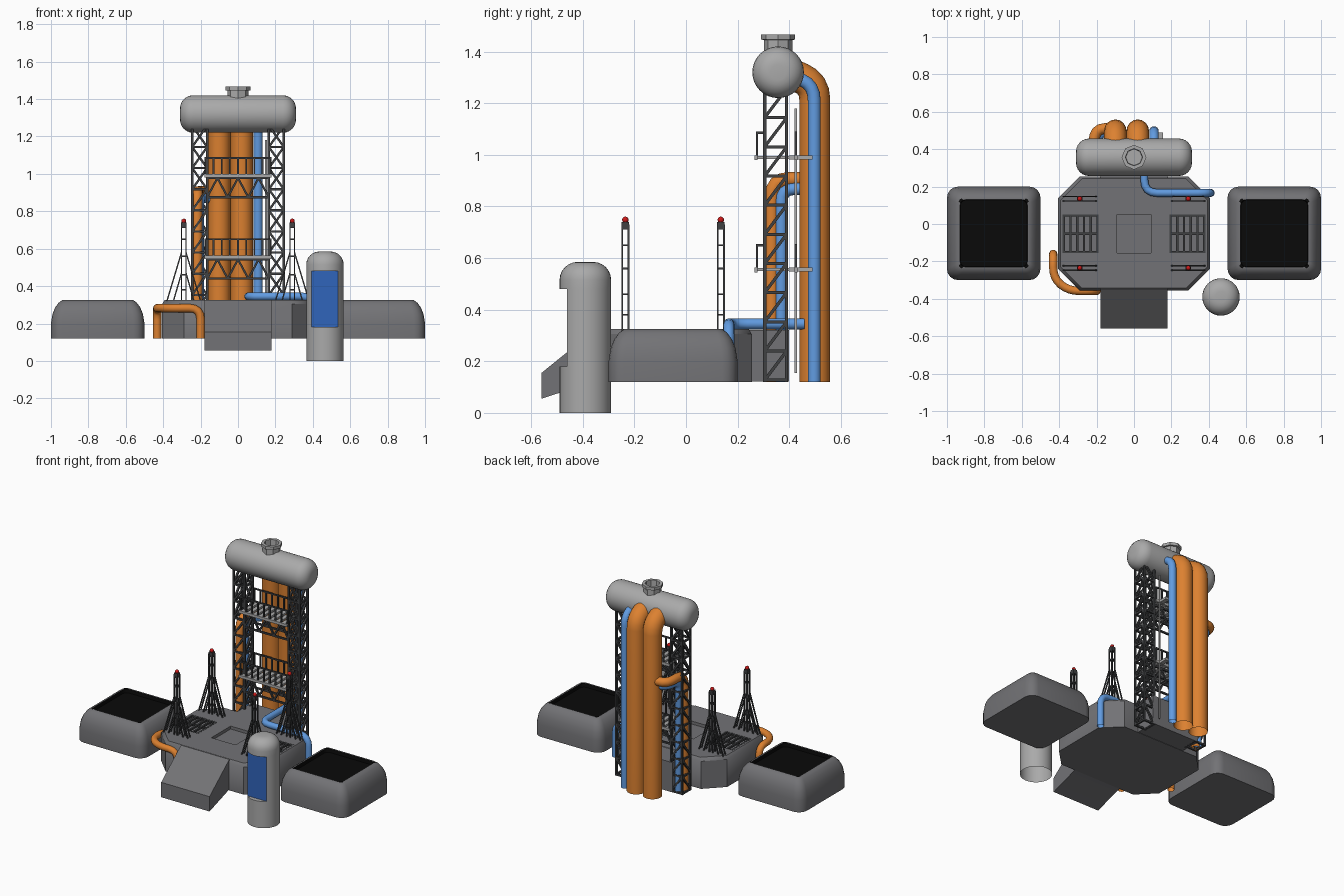
import bpy, bmesh
from math import sin, cos, pi, radians
from mathutils import Vector as V, Matrix as M

if "Cube" in bpy.data.objects:
    bpy.data.objects.remove(bpy.data.objects["Cube"])


def mat(name, *c):
    m = bpy.data.materials.new(name)
    m.diffuse_color = (*c, 1)
    m.use_nodes = True
    m.node_tree.nodes["Principled BSDF"].inputs["Base Color"].default_value = m.diffuse_color
    return m


HULL = mat("hull_grey", .17, .17, .18)
PALE = mat("pale_grey", .4, .4, .4)
DARK = mat("frame_dark", .05, .052, .055)
BLACK = mat("pit_black", .003, .003, .003)
ORANGE = mat("pipe_orange", .72, .22, .03)
BLUE = mat("pipe_blue", .12, .33, .75)
PANEL = mat("panel_blue", .03, .13, .5)
RED = mat("lamp_red", .6, .01, .01)


def finish(name, bm, *mats):
    bmesh.ops.recalc_face_normals(bm, faces=bm.faces)
    me = bpy.data.meshes.new(name)
    bm.to_mesh(me)
    bm.free()
    for m in mats:
        me.materials.append(m)
    ob = bpy.data.objects.new(name, me)
    bpy.context.collection.objects.link(ob)
    return ob


def loft(rings, start=True, end=True):
    """Skin a list of equal point rings."""
    bm = bmesh.new()
    vs = [[bm.verts.new(p) for p in r] for r in rings]
    n = len(vs[0])
    for a, b in zip(vs, vs[1:]):
        for i in range(n):
            bm.faces.new((a[i], a[(i + 1) % n], b[(i + 1) % n], b[i]))
    if start:
        bm.faces.new(vs[0])
    if end:
        bm.faces.new(vs[-1])
    return bm


def circle(r, n, z=0):
    return [V((r * cos(2 * pi * i / n), r * sin(2 * pi * i / n), z)) for i in range(n)]


def round_rect(cx, cy, hx, hy, r, n, z):
    pts = []
    for k, (sx, sy) in enumerate([(1, 1), (-1, 1), (-1, -1), (1, -1)]):
        for i in range(n + 1):
            a = (k + i / n) * pi / 2
            pts.append((cx + sx * (hx - r) + r * cos(a), cy + sy * (hy - r) + r * sin(a), z))
    return pts


def boxes(name, items, m):
    """Each item is (x0, x1, y0, y1, z0, z1)."""
    bm = bmesh.new()
    for x0, x1, y0, y1, z0, z1 in items:
        bmesh.ops.create_cube(bm, size=1, matrix=M.Translation(((x0 + x1) / 2, (y0 + y1) / 2, (z0 + z1) / 2))
                              @ M.Diagonal((x1 - x0, y1 - y0, z1 - z0, 1)))
    return finish(name, bm, m)


def bars(name, segs, w, m=DARK):
    """Square beams between point pairs."""
    bm = bmesh.new()
    for p, q in segs:
        p, q = V(p), V(q)
        d = q - p
        bmesh.ops.create_cube(bm, size=1, matrix=M.Translation((p + q) / 2)
                              @ d.to_track_quat('Z', 'Y').to_matrix().to_4x4() @ M.Diagonal((w, w, d.length, 1)))
    return finish(name, bm, m)


def pipe(name, pts, r, m, bend=.06, sides=16):
    """Tube along a polyline with rounded corners and open ends."""
    pts = [V(p) for p in pts]
    path = [pts[0]]
    for a, b, c in zip(pts, pts[1:], pts[2:]):
        p = b + (a - b).normalized() * min(bend, (a - b).length * .49)
        q = b + (c - b).normalized() * min(bend, (c - b).length * .49)
        path += [p.lerp(b, t / 4).lerp(b.lerp(q, t / 4), t / 4) for t in range(5)]
    path.append(pts[-1])
    cu = bpy.data.curves.new(name, 'CURVE')
    cu.dimensions = '3D'
    cu.bevel_depth, cu.bevel_resolution = r, (sides - 4) // 2
    sp = cu.splines.new('POLY')
    sp.points.add(len(path) - 1)
    for s, p in zip(sp.points, path):
        s.co = (*p, 1)
    tmp = bpy.data.objects.new(name + "_path", cu)
    me = bpy.data.meshes.new_from_object(tmp)
    me.materials.clear()
    me.materials.append(m)
    bpy.data.objects.remove(tmp)
    bpy.context.collection.objects.link(bpy.data.objects.new(name, me))


# Central platform: chamfered slab with shallow pits
hub = finish("central_platform", loft([round_rect(0, -.05, .405 - i, .305 - i, .115, 1, z)
             for z, i in ((.12, 0), (.305, 0), (.325, .012))]), HULL)
cut = boxes("pit_cutter", [(-.09, .09, -.155, .05, .305, .4), (-.38, -.19, -.155, .05, .295, .4),
                           (.19, .38, -.155, .05, .295, .4)], HULL)
bo = hub.modifiers.new("pits", 'BOOLEAN')
bo.operation, bo.object = 'DIFFERENCE', cut
bpy.context.view_layer.objects.active = hub
bpy.ops.object.modifier_apply(modifier="pits")
bpy.data.objects.remove(cut)

# Front ramp and rear tower footing
side = [(-.56, .055), (-.56, .155), (-.35, .325), (-.33, .322), (-.33, .125), (-.36, .12)]
finish("front_ramp", loft([[(x, y, z) for y, z in side] for x in (-.18, .18)]), HULL)
boxes("tower_footing", [(-.18, .18, .24, .4, .122, .322)], HULL)

for s, tag in ((-1, "left"), (1, "right")):
    # Deck grating
    g = [((s * (.195 + .036 * i), -.155, .32), (s * (.195 + .036 * i), .05, .32)) for i in range(6)]
    g += [((s * .19, y, .318), (s * .385, y, .318)) for y in (-.15, -.052, .045)]
    bars(tag + "_grating", g, .012)

    # Side landing pads with black recess
    prof = [(.12, 0), (.2, 0), (.25, .008), (.285, .022), (.31, .04), (.325, .06), (.325, .07), (.3, .072)]
    bm = loft([round_rect(s * .75, -.05, .25 - i, .25 - i, max(.06 - i / 2, .03), 4, z) for z, i in prof])
    for f in bm.faces:
        d = f.calc_center_median()
        if max(abs(d.x - s * .75), abs(d.y + .05)) < .181 and d.z > .29:
            f.material_index = 1
    finish(tag + "_pad", bm, HULL, BLACK)

    # Lattice tower column
    xs, ys = (s * .245, s * .165), (.305, .39)
    seg = [((x, y, .12), (x, y, 1.25)) for x in xs for y in ys]
    h = .113
    for i in range(10):
        a, b = .127 + h * i, .127 + h * (i + 1)
        for k, y in enumerate(ys):
            seg += [((xs[0], y, a), (xs[1], y, a)), ((xs[k], y, a), (xs[1 - k], y, b))]
        for x in xs:
            seg += [((x, ys[0], a), (x, ys[1], a)), ((x, ys[0], a), (x, ys[1], b))]
    bars(tag + "_tower_column", seg, .012)

    # Lightning masts with struts and red lamps
    for y0, end in ((-.235, "front"), (.135, "rear")):
        x0, e, seg = s * .29, .012, []
        for dx in (-e, e):
            for dy in (-e, e):
                seg.append(((x0 + dx, y0 + dy, .32), (x0 + dx, y0 + dy, .73)))
                for k, top in ((.09, .58), (.055, .47)):
                    seg.append(((x0 + dx * k / e, y0 + dy, .32), (x0 + dx, y0 + dy, top)))
        for z in (.38, .46, .56, .65, .715):
            for d in (-e, e):
                seg += [((x0 - e, y0 + d, z), (x0 + e, y0 + d, z)), ((x0 + d, y0 - e, z), (x0 + d, y0 + e, z))]
        name = f"{tag}_{end}_mast"
        bars(name, seg, .007)
        boxes(name + "_head", [(x0 - .014, x0 + .014, y0 - .014, y0 + .014, .71, .74)], DARK)
        bm = bmesh.new()
        bmesh.ops.create_icosphere(bm, subdivisions=2, radius=.013, matrix=M.Translation((x0, y0, .748)))
        finish(name + "_lamp", bm, RED)

# Tower walkways: truss, slatted floor, railings
for z, tag in ((.99, "upper"), (.555, "lower")):
    seg = []
    for y in (.305, .39):
        for zz in (z - .115, z - .012):
            seg.append(((-.17, y, zz), (.17, y, zz)))
        for i in range(6):
            a, b = (z - .115, z - .012)[::(-1) ** i]
            seg.append(((-.165 + .055 * i, y, a), (-.11 + .055 * i, y, b)))
    bars(tag + "_walkway_truss", seg, .011)
    boxes(tag + "_walkway_floor", [(-.17 + .043 * i, -.143 + .043 * i, .27, .425, z - .006, z + .006) for i in range(8)]
          + [(-.18, .18, y, y + .012, z - .01, z + .008) for y in (.265, .42)]
          + [(.125, .155, .4, .49, z - .008, z + .008)], PALE)
    seg = [((-.175 + .35 * i / 8, y, z), (-.175 + .35 * i / 8, y, z + .095)) for i in range(9) for y in (.275, .425)]
    seg += [((-.178, y, z + .095), (.178, y, z + .095)) for y in (.275, .425)]
    seg += [((x, .275, z + .095), (x, .305, z + .095)) for x in (-.175, .175)]
    bars(tag + "_railing", seg, .009)
bars("service_pole", [((.15, .425, .155), (.15, .425, 1.18))], .009, PALE)

# Water tank lying along x, with octagonal filler neck
q = [i * pi / 12 for i in range(7)]
half = [(.24 + .07 * sin(a), .03 + .07 * cos(a)) for a in q]
prof = [(-x, r) for x, r in half[::-1]] + half
finish("tank", loft([[(x, p.x + .357, p.y + 1.32) for p in circle(r, 32)] for x, r in prof]), PALE)
neck = [(.055, 1.4), (.055, 1.445), (.066, 1.447), (.066, 1.467), (.046, 1.467), (.044, 1.425)]
finish("tank_neck", loft([[p + V((0, .357, 0)) for p in circle(r, 8, z)] for r, z in neck]), PALE)

# Tall feed pipes behind the tower
for x, tag in ((-.1, "left"), (.02, "right")):
    pipe(tag + "_main_pipe", [(x, .499, .12), (x, .499, 1.275), (x, .38, 1.325)], .06, ORANGE, .06)
pipe("thin_main_pipe", [(.107, .497, .12), (.107, .497, 1.27), (.107, .4, 1.31)], .025, BLUE, .06)

# Branch pipes inside the left column
pipe("orange_branch_pipe", [(-.218, .333, .12), (-.218, .333, .905), (-.212, .51, .905), (-.1, .51, .905)], .029, ORANGE, .07)
pipe("blue_branch_pipe", [(-.205, .37, .12), (-.205, .37, .868), (-.19, .49, .868), (-.1, .49, .868)], .024, BLUE, .05)

# Deck pipes
pipe("blue_deck_pipe", [(.055, .46, .345), (.055, .166, .345), (.41, .166, .345), (.41, .166, .12)], .021, BLUE, .07)
pipe("orange_deck_pipe", [(-.432, -.16, .12), (-.432, -.16, .282), (-.432, -.29, .282), (-.35, -.358, .282),
                          (-.2, -.358, .282), (-.2, -.358, .12)], .022, ORANGE, .06)

# Access pod: round-topped cylinder with a flat blue window
c, flat = V((.465, -.39, 0)), -.1 * cos(pi / 4)
ring = lambda r, z, lim=-1: [c + V((p.x, max(p.y, lim), z)) for p in circle(r, 32)]
rings = [ring(.1, 0), ring(.1, .18), ring(.1, .18, flat), ring(.1, .48, flat), ring(.1, .48), ring(.1, .515)]
rings += [ring(.03 + .07 * cos(a), .515 + .07 * sin(a)) for a in q[1:]]
bm = loft(rings, start=False)
for f in bm.faces:
    m = f.calc_center_median()
    if .19 < m.z < .47 and abs(m.y - c.y - flat) < .001:
        f.material_index = 1
finish("access_pod", bm, PALE, PANEL)

bpy.ops.object.select_all(action='SELECT')
bpy.ops.object.shade_smooth_by_angle(angle=radians(40))
